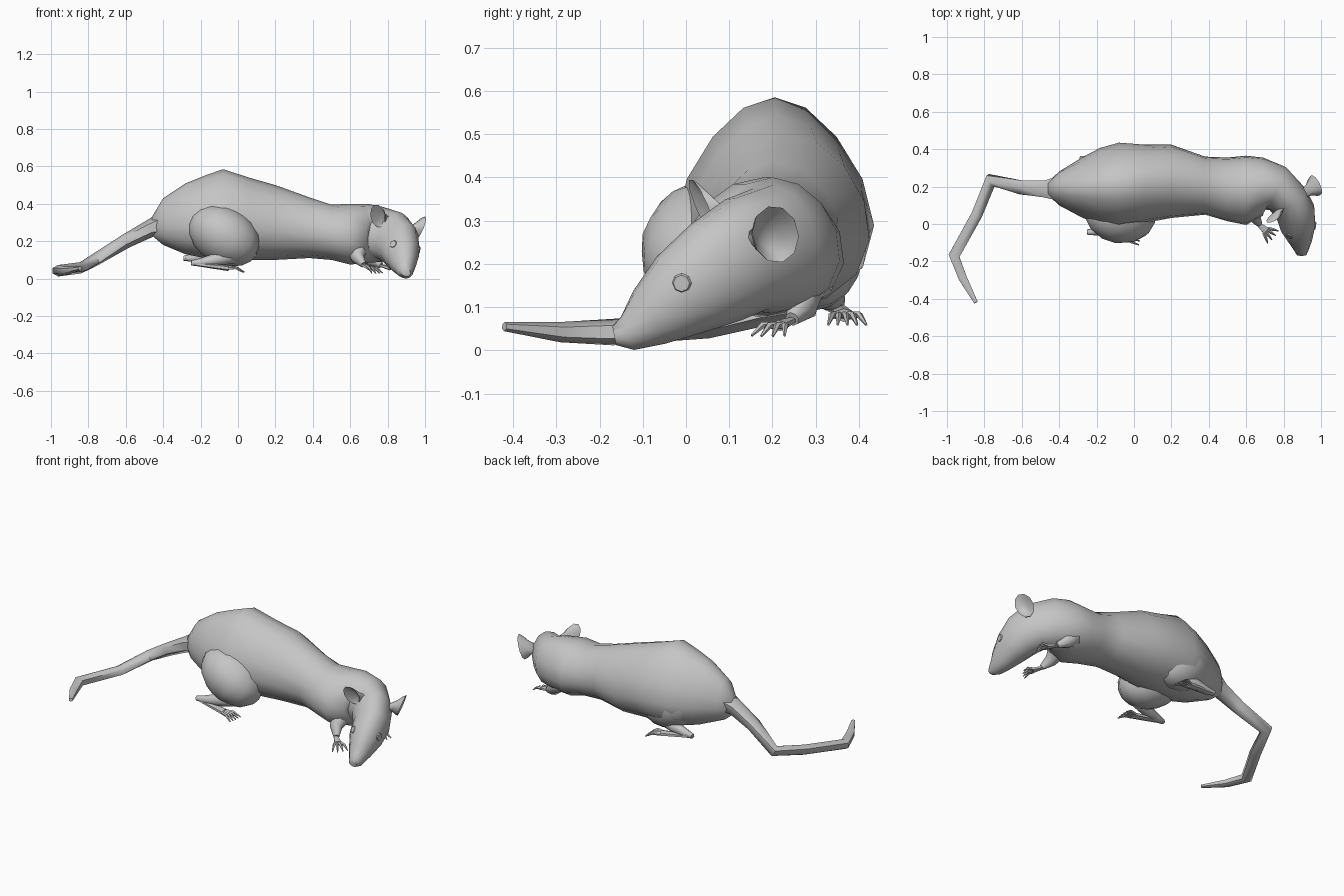
import bpy, bmesh, math
from mathutils import Vector as V, Matrix

if "Cube" in bpy.data.objects:
    bpy.data.objects.remove(bpy.data.objects["Cube"])

fur = bpy.data.materials.new("grey fur")
fur.diffuse_color = (0.56, 0.56, 0.56, 1)
fur.use_nodes = True
fur.node_tree.nodes["Principled BSDF"].inputs["Base Color"].default_value = fur.diffuse_color


def finish(name, bm, angle=60):
    bmesh.ops.recalc_face_normals(bm, faces=bm.faces)
    me = bpy.data.meshes.new(name)
    bm.to_mesh(me)
    bm.free()
    me.materials.append(fur)
    ob = bpy.data.objects.new(name, me)
    bpy.context.collection.objects.link(ob)
    bpy.ops.object.select_all(action='DESELECT')
    ob.select_set(True)
    bpy.context.view_layer.objects.active = ob
    bpy.ops.object.shade_smooth_by_angle(angle=math.radians(angle))
    return ob


def loft(bm, rings, n):
    """Rings: (centre, forward, up, half width, half height, pear taper)."""
    loops = []
    for c, f, up, w, h, pear in rings:
        f = V(f).normalized()
        side = V(up).cross(f).normalized()
        top = f.cross(side)
        ring = []
        for i in range(n):
            a = 2 * math.pi * i / n + math.pi / 2
            wide = w * (1 - pear * math.sin(a))
            ring.append(bm.verts.new(V(c) + side * wide * math.cos(a) + top * h * math.sin(a)))
        loops.append(ring)
    for a, b in zip(loops, loops[1:]):
        for i in range(n):
            bm.faces.new((a[i], a[(i + 1) % n], b[(i + 1) % n], b[i]))
    bm.faces.new(loops[0])
    bm.faces.new(loops[-1])


def tube(bm, pts, radii, n=6, flat=1.0):
    pts = [V(p) for p in pts]
    rings = []
    for i, (p, r) in enumerate(zip(pts, radii)):
        f = pts[min(i + 1, len(pts) - 1)] - pts[max(i - 1, 0)]
        rings.append((p, f, (0, 0, 1), r, r * flat, 0))
    loft(bm, rings, n)


# torso, head and snout in one skin
torso = [  # x, y centre, half width, bottom, top, pear taper
    (-0.46, 0.19, 0.035, 0.23, 0.33, 0), (-0.40, 0.19, 0.09, 0.18, 0.43, 0.15),
    (-0.28, 0.195, 0.155, 0.13, 0.51, 0.25), (-0.18, 0.20, 0.20, 0.11, 0.55, 0.28),
    (-0.08, 0.205, 0.222, 0.10, 0.585, 0.28), (0.06, 0.215, 0.205, 0.10, 0.54, 0.2),
    (0.20, 0.228, 0.195, 0.10, 0.50, 0.14), (0.38, 0.205, 0.155, 0.11, 0.435, 0.12),
    (0.50, 0.185, 0.17, 0.10, 0.395, 0.12), (0.60, 0.18, 0.185, 0.075, 0.40, 0.12),
    (0.69, 0.20, 0.155, 0.085, 0.40, 0.12)]
rings = [((x, y, (lo + hi) / 2), (1, 0, 0), (0, 0, 1), w, (hi - lo) / 2, p)
         for x, y, w, lo, hi, p in torso]
tilt = (0.3, 0, 1)
head = [  # centre, forward, half width, half height
    ((0.755, 0.193, 0.235), (0.9, -0.45, -0.1), 0.128, 0.15),
    ((0.822, 0.135, 0.222), (0.5, -0.8, -0.35), 0.110, 0.142),
    ((0.865, 0.065, 0.18), (0.3, -0.8, -0.45), 0.105, 0.130),
    ((0.880, -0.015, 0.130), (0.2, -0.8, -0.5), 0.094, 0.105),
    ((0.890, -0.085, 0.077), (0.1, -0.8, -0.5), 0.065, 0.073),
    ((0.895, -0.135, 0.040), (0, -0.9, -0.35), 0.042, 0.042),
    ((0.897, -0.166, 0.034), (0, -1, -0.2), 0.026, 0.022)]
rings += [(c, f, tilt, w, h, 0.1) for c, f, w, h in head]
bm = bmesh.new()
loft(bm, rings, 14)
body = finish("body_and_head", bm)

# tail
bm = bmesh.new()
tube(bm, [(-0.40, 0.19, 0.29), (-0.47, 0.187, 0.268), (-0.60, 0.195, 0.20),
          (-0.765, 0.235, 0.10), (-0.84, 0.05, 0.058), (-0.962, -0.17, 0.042),
          (-0.915, -0.29, 0.042), (-0.845, -0.42, 0.055)],
     [0.075, 0.052, 0.043, 0.038, 0.034, 0.034, 0.026, 0.012], 6, 0.9)
finish("tail", bm)


def paw(bm, start, end, width, toe, count=4, splay=0.5):
    """Flat palm from start to end with a fan of bent toes."""
    s, e = V(start), V(end)
    d = (e - s).normalized()
    side = V((0, 0, 1)).cross(d).normalized()
    tube(bm, [s, (s + e) / 2, e], [width * 0.55, width * 0.8, width], 6, 0.6)
    for i in range(count):
        t = i / (count - 1) * 2 - 1
        root = e + side * width * 0.75 * t
        way = (d + side * t * splay).normalized()
        mid = root + way * toe * 0.5 + V((0, 0, 0.006))
        tip = root + way * toe - V((0, 0, 0.012))
        tube(bm, [root, mid, tip], [0.009, 0.008, 0.003], 5)


# hind legs, mirrored across the hips
for name, mirror in (("right", False), ("left", True)):
    def P(x, y, z, across=0.305):
        return V((x - 0.04, across - y, z + 0.025)) if mirror else V((x, y, z))
    # thigh leans into the hip so that it merges with the rump
    bm = bmesh.new()
    mat = (Matrix.Translation(P(-0.075, 0.055, 0.23, 0.33))
           @ Matrix.Rotation(math.radians(14 if mirror else -14), 4, 'X')
           @ Matrix.Rotation(math.radians(30), 4, 'Y')
           @ Matrix.Diagonal((0.205, 0.135 if mirror else 0.16, 0.15, 1)))
    bmesh.ops.create_uvsphere(bm, u_segments=14, v_segments=10, radius=1, matrix=mat)
    finish(name + "_thigh", bm)
    bm = bmesh.new()
    tube(bm, [P(0.03, 0.03, 0.16), P(-0.04, -0.01, 0.12), P(-0.12, -0.03, 0.10),
              P(-0.20, -0.038, 0.085), P(-0.25, -0.045, 0.083)],
         [0.03, 0.045, 0.035, 0.024, 0.014], 7)
    paw(bm, P(-0.25, -0.04, 0.08), P(-0.05, -0.06, 0.056), 0.026, 0.085, 5, 0.3)
    finish(name + "_hind_foot", bm)

# front legs
for name, arm, wrist, palm in (
        ("right", [(0.66, 0.15, 0.20), (0.635, 0.085, 0.15), (0.64, 0.04, 0.11), (0.67, 0.00, 0.074)],
         (0.66, 0.005, 0.075), (0.705, -0.035, 0.057)),
        ("left", [(0.66, 0.24, 0.18), (0.68, 0.275, 0.14), (0.715, 0.27, 0.10), (0.765, 0.245, 0.072)],
         (0.76, 0.245, 0.07), (0.815, 0.215, 0.057))):
    bm = bmesh.new()
    tube(bm, arm, [0.07, 0.055, 0.036, 0.017], 8)
    paw(bm, wrist, palm, 0.022, 0.06)
    finish(name + "_front_leg", bm)

# funnel ears: skull root, flared back, rim, then a hollow cup
for name, root, c, u, v, dish in (
        ("right", (0.905, 0.16, 0.25), (0.972, 0.207, 0.268), (-0.022, 0.054, -0.005),
         (0.026, 0.0, 0.066), (-0.03, -0.02, -0.004)),
        ("left", (0.81, 0.10, 0.30), (0.748, 0.035, 0.335), (0.040, 0.015, 0.0),
         (-0.008, -0.025, 0.062), (0.022, 0.03, -0.01))):
    bm = bmesh.new()
    root, c, u, v, dish = V(root), V(c), V(u), V(v), V(dish)
    loops = []
    for mid, r in ((root, 0.45), (c + dish * 1.2, 0.55), (c + dish * 0.4, 0.9), (c, 1),
                   (c + dish * 0.25, 0.82), (c + dish * 0.9, 0.42)):
        loops.append([bm.verts.new(mid + (u * math.cos(k * math.tau / 10)
                      + v * math.sin(k * math.tau / 10)) * r) for k in range(10)])
    for a, b in zip(loops, loops[1:]):
        for i in range(10):
            bm.faces.new((a[i], a[(i + 1) % 10], b[(i + 1) % 10], b[i]))
    bm.faces.new(loops[0])
    bm.faces.new(loops[-1])
    finish(name + "_ear", bm)

# eyes as thin plates laid on the skin
bpy.context.view_layer.update()
for name, aim, way in (("right", (1.2, -0.01, 0.155), (-1, 0, 0)),
                       ("left", (0.83, -0.6, 0.185), (0, 1, 0))):
    hit, pos, nor, _ = body.ray_cast(V(aim), V(way))
    if hit:
        bm = bmesh.new()
        mat = Matrix.Translation(pos + nor * 0.0005) @ nor.to_track_quat('Z', 'Y').to_matrix().to_4x4()
        bmesh.ops.create_cone(bm, cap_ends=True, segments=8, radius1=0.023, radius2=0.019,
                              depth=0.006, matrix=mat)
        finish(name + "_eye", bm, 30)
